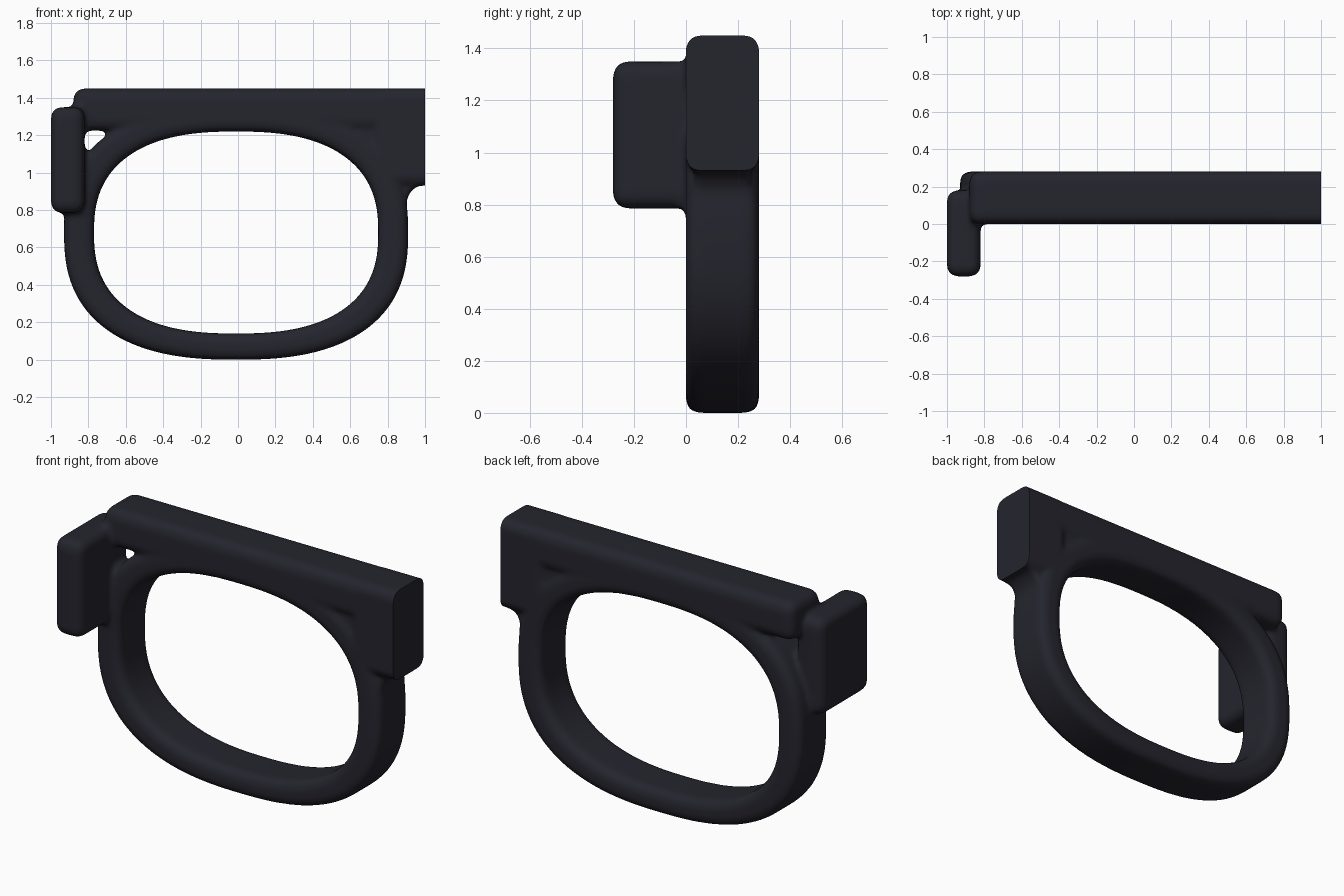
import bpy, bmesh, math
from mathutils import Vector

if "Cube" in bpy.data.objects:
    bpy.data.objects.remove(bpy.data.objects["Cube"])

mat = bpy.data.materials.new("charcoal plastic")
mat.diffuse_color = (0.018, 0.018, 0.027, 1)
mat.use_nodes = True
mat.node_tree.nodes["Principled BSDF"].inputs["Base Color"].default_value = mat.diffuse_color
parts = []


def add_part(name, bm, bevel):
    """Store a mesh part with rounded edges, to be blended later."""
    bmesh.ops.recalc_face_normals(bm, faces=bm.faces)
    me = bpy.data.meshes.new(name)
    bm.to_mesh(me)
    bm.free()
    ob = bpy.data.objects.new(name, me)
    bpy.context.collection.objects.link(ob)
    if bevel:
        mod = ob.modifiers.new("round", 'BEVEL')
        mod.width, mod.segments = bevel, 4
        mod.limit_method, mod.angle_limit = 'ANGLE', math.radians(40)
    parts.append(ob)


def box(name, lo, hi, bevel):
    bm = bmesh.new()
    bmesh.ops.create_cube(bm, size=1)
    for v in bm.verts:
        v.co = Vector([(lo[i] + hi[i]) / 2 + v.co[i] * (hi[i] - lo[i]) for i in range(3)])
    add_part(name, bm, bevel)


def prism(name, pts, axis, a, b):
    """Extrude a 2D outline along axis 0 (yz outline) or 1 (xz outline)."""
    bm = bmesh.new()
    place = (lambda p: (a, p[0], p[1])) if axis == 0 else (lambda p: (p[0], a, p[1]))
    face = bm.faces.new([bm.verts.new(place(p)) for p in pts])
    ext = bmesh.ops.extrude_face_region(bm, geom=[face])
    d = Vector((b - a, 0, 0)) if axis == 0 else Vector((0, b - a, 0))
    bmesh.ops.translate(bm, vec=d, verts=[e for e in ext['geom'] if isinstance(e, bmesh.types.BMVert)])
    add_part(name, bm, 0)


def cove(cx, cz, sx, sz, r):
    """Concave corner fillet outline: corner point plus an arc."""
    pts = [(cx, cz)]
    for i in range(7):
        t = i / 6 * math.pi / 2
        pts.append((cx + sx * r * (1 - math.sin(t)), cz + sz * r * (1 - math.cos(t))))
    return pts


# Oval ring: rectangular section swept around a superellipse
def oval(t, rx, rz):
    c, s = math.cos(t), math.sin(t)
    f = lambda v: math.copysign(abs(v) ** 0.8, v)
    return -0.01 + rx * f(c), 0.68 + rz * f(s)


bm = bmesh.new()
N = 128
rows = []
for i in range(N):
    t = 2 * math.pi * (i + 0.5) / N
    row = []
    for rx, rz, y in ((0.92, 0.68, 0), (0.92, 0.68, 0.28), (0.76, 0.54, 0.28), (0.76, 0.54, 0)):
        x, z = oval(t, rx, rz)
        row.append(bm.verts.new((x, y, z)))
    rows.append(row)
for i in range(N):
    a, b = rows[i], rows[(i + 1) % N]
    for j in range(4):
        k = (j + 1) % 4
        bm.faces.new((a[j], a[k], b[k], b[j]))
add_part("oval_ring", bm, 0.05)

# Top bar and right end plate run past x = 1 and are trimmed flat
box("top_bar", (-0.88, 0, 1.225), (1.12, 0.28, 1.45), 0.055)
box("end_plate", (0.72, 0, 0.93), (1.12, 0.28, 1.45), 0.05)
box("corner_web", (0.58, 0.02, 1.14), (0.82, 0.26, 1.32), 0)
prism("plate_fillet", cove(0.9, 0.94, 1, -1, 0.11), 1, 0.03, 0.25)

# Forward tab on the left, with fillets where it meets the frame
box("side_tab", (-1, -0.28, 0.785), (-0.82, 0.18, 1.35), 0.055)
prism("tab_fillet_low", cove(0.02, 0.795, -1, -1, 0.07), 0, -0.92, -0.83)
prism("tab_fillet_high", cove(0.02, 1.34, -1, 1, 0.07), 0, -0.87, -0.83)
prism("tab_fillet_back", cove(-0.9, 0.8, -1, -1, 0.07), 1, 0.03, 0.15)

# Blend the parts into one skin
deps = bpy.context.evaluated_depsgraph_get()
joined = bmesh.new()
for ob in parts:
    joined.from_mesh(ob.evaluated_get(deps).to_mesh())
skin = bpy.data.meshes.new("handle_frame")
joined.to_mesh(skin)
joined.free()
for ob in parts:
    bpy.data.objects.remove(ob)
frame = bpy.data.objects.new("handle_frame", skin)
bpy.context.collection.objects.link(frame)
rem = frame.modifiers.new("blend", 'REMESH')
rem.mode, rem.voxel_size = 'VOXEL', 0.014
smo = frame.modifiers.new("soften", 'SMOOTH')
smo.factor, smo.iterations = 0.5, 8

# Trim the right end flat
deps = bpy.context.evaluated_depsgraph_get()
bm = bmesh.new()
bm.from_mesh(frame.evaluated_get(deps).to_mesh())
frame.modifiers.clear()
cut = bmesh.ops.bisect_plane(bm, geom=bm.verts[:] + bm.edges[:] + bm.faces[:],
                             plane_co=(1, 0, 0), plane_no=(1, 0, 0), clear_outer=True)
rim = [e for e in cut['geom_cut'] if isinstance(e, bmesh.types.BMEdge)]
bmesh.ops.holes_fill(bm, edges=rim, sides=0)
bm.to_mesh(skin)
bm.free()
skin.materials.clear()
skin.materials.append(mat)
bpy.context.view_layer.objects.active = frame
frame.select_set(True)
bpy.ops.object.shade_smooth_by_angle(angle=math.radians(40))
